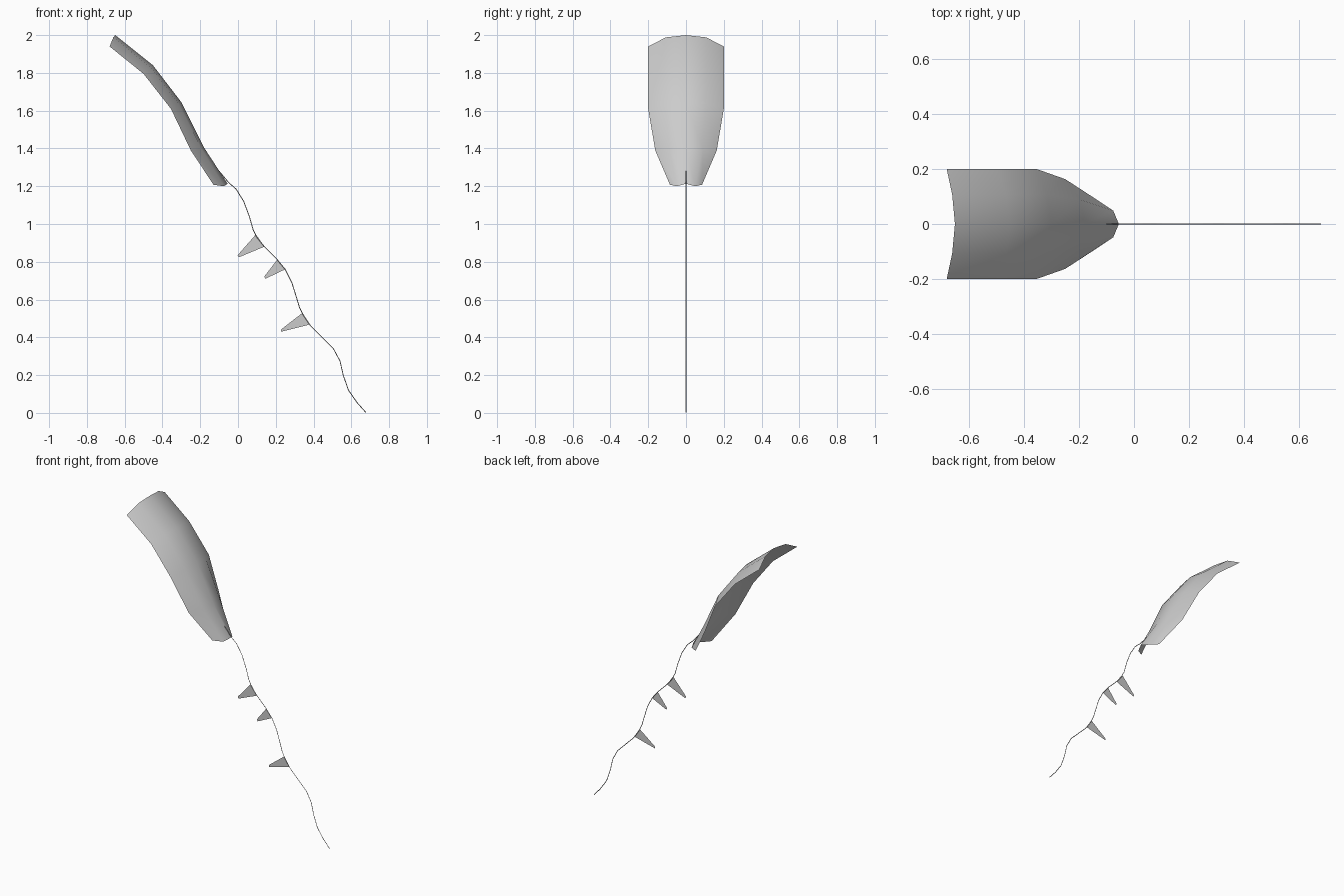
import bpy
from mathutils import Vector


def make_mesh(name, verts, faces, smooth=False):
    me = bpy.data.meshes.new(name)
    me.from_pydata(verts, [], faces)
    ob = bpy.data.objects.new(name, me)
    bpy.context.collection.objects.link(ob)
    for p in me.polygons:
        p.use_smooth = smooth
    return ob


# Kite sail: each row is (ridge x,z), (middle x,y,z), (edge x,y,z), mirrored in y
rows = [
    ((-0.65, 2.00), (-0.66, 0.107, 1.988), (-0.68, 0.20, 1.94)),
    ((-0.45, 1.84), (-0.463, 0.107, 1.83), (-0.50, 0.20, 1.795)),
    ((-0.30, 1.645), (-0.314, 0.107, 1.636), (-0.355, 0.20, 1.61)),
    ((-0.18, 1.405), (-0.195, 0.088, 1.40), (-0.25, 0.163, 1.39)),
    ((-0.055, 1.213), (-0.075, 0.048, 1.20), (-0.13, 0.085, 1.208)),
]
verts, faces = [], []
for (cx, cz), (mx, my, mz), (ex, ey, ez) in rows:
    verts += [(ex, -ey, ez), (mx, -my, mz), (cx, 0, cz), (mx, my, mz), (ex, ey, ez)]
for r in range(len(rows) - 1):
    for c in range(4):
        a = r * 5 + c
        faces.append((a, a + 5, a + 6, a + 1))
make_mesh("kite_sail", verts, faces, smooth=True)

# Wavy tail string: a very thin square tube along a path in the y = 0 plane
path = [(-0.10, 1.28), (-0.05, 1.22), (-0.01, 1.185), (0.03, 1.12), (0.06, 1.04), (0.08, 0.97),
        (0.10, 0.93), (0.14, 0.88), (0.205, 0.815), (0.25, 0.76), (0.285, 0.69),
        (0.31, 0.61), (0.325, 0.56), (0.345, 0.52), (0.385, 0.46), (0.44, 0.405), (0.505, 0.34),
        (0.54, 0.275), (0.557, 0.20), (0.585, 0.12), (0.63, 0.055), (0.677, 0.002)]
R = 0.0022
pts = [Vector((x, 0, z)) for x, z in path]
verts, faces = [], []
for i, p in enumerate(pts):
    t = (pts[min(i + 1, len(pts) - 1)] - pts[max(i - 1, 0)]).normalized()
    n = Vector((t.z, 0, -t.x))
    y = Vector((0, 1, 0))
    verts += [p + n * R, p + y * R, p - n * R, p - y * R]
for i in range(len(pts) - 1):
    for k in range(4):
        a, b = i * 4 + k, i * 4 + (k + 1) % 4
        faces.append((a, b, b + 4, a + 4))
make_mesh("tail_string", verts, faces)

# Flat pennants hanging from the tail: two corners on the string, a blunt tip
pennants = [
    [(0.095, 0.945), (0.14, 0.88), (0.005, 0.824), (-0.002, 0.835)],
    [(0.207, 0.81), (0.25, 0.76), (0.145, 0.71), (0.139, 0.722)],
    [(0.342, 0.53), (0.38, 0.468), (0.229, 0.43), (0.227, 0.441)],
]
for i, prof in enumerate(pennants):
    make_mesh(f"pennant_{i + 1}", [(x, 0, z) for x, z in prof], [(3, 2, 1, 0)])
